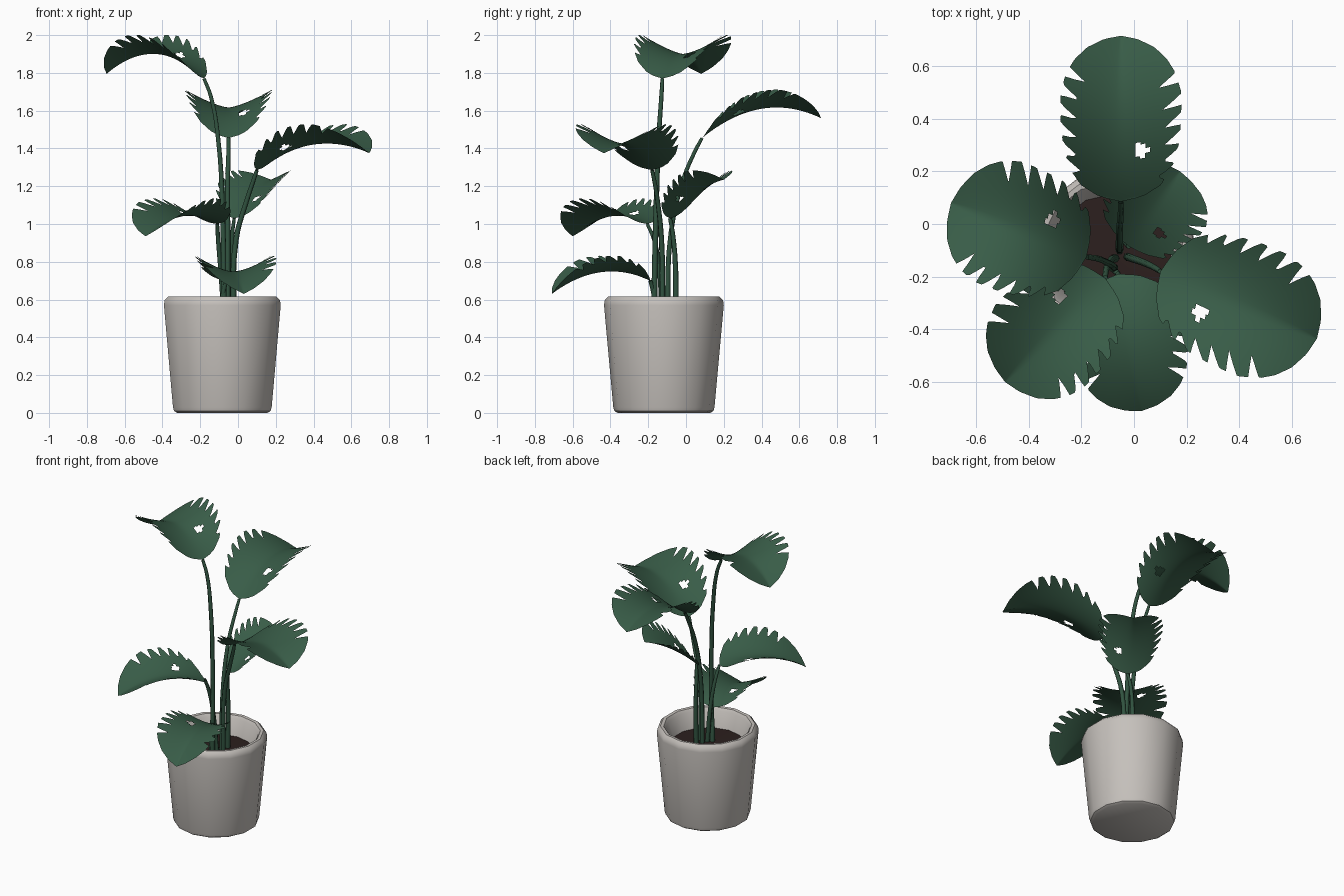
import bpy, bmesh, math
from mathutils import Vector

if "Cube" in bpy.data.objects:
    bpy.data.objects.remove(bpy.data.objects["Cube"])


def material(name, rgb):
    m = bpy.data.materials.new(name)
    m.diffuse_color = (*rgb, 1)
    m.use_nodes = True
    m.node_tree.nodes["Principled BSDF"].inputs["Base Color"].default_value = m.diffuse_color
    return m


GREEN = material("leaf_green", (0.04, 0.108, 0.064))
STEM = material("stem_green", (0.03, 0.085, 0.05))
CLAY = material("pot_clay", (0.56, 0.53, 0.50))
SOIL = material("soil_brown", (0.025, 0.014, 0.013))
POT = Vector((-0.083, -0.117, 0))


def finish(bm, name, mat, angle):
    bmesh.ops.remove_doubles(bm, verts=bm.verts, dist=1e-5)
    me = bpy.data.meshes.new(name)
    bm.to_mesh(me)
    bm.free()
    ob = bpy.data.objects.new(name, me)
    bpy.context.collection.objects.link(ob)
    me.materials.append(mat)
    bpy.ops.object.select_all(action='DESELECT')
    bpy.context.view_layer.objects.active = ob
    ob.select_set(True)
    bpy.ops.object.shade_smooth_by_angle(angle=math.radians(angle))


def lathe(name, profile, mat, sides=14):
    bm = bmesh.new()
    rings = []
    for r, z in profile:
        angles = [math.pi / 2 + 2 * math.pi * i / sides for i in range(sides)]
        rings.append([bm.verts.new(POT + Vector((r * math.cos(a), r * math.sin(a), z)))
                      for a in angles])
    for a, b in zip(rings, rings[1:]):
        for i in range(sides):
            j = (i + 1) % sides
            bm.faces.new((a[i], a[j], b[j], b[i]))
    bm.faces.new(rings[0][::-1])
    finish(bm, name, mat, 40)


# Pot with rounded rim and tapering inner wall
lathe("pot", [(0.245, 0), (0.262, 0.01), (0.268, 0.03), (0.317, 0.57), (0.313, 0.597),
              (0.295, 0.615), (0.275, 0.613), (0.262, 0.595), (0.228, 0.48)], CLAY)

# Soil disc
lathe("soil", [(0.23, 0.47), (0.23, 0.49), (0.001, 0.495)], SOIL)

# Leaf blade outline: (fraction of length, fraction of half width)
OUTLINE = [(0, 0), (.03, .36), (.1, .66), (.2, .85), (.32, .95), (.5, 1), (.66, 1),
           (.78, .9), (.86, .76), (.93, .56), (.98, .28), (1, 0)]
SLITS = {-1: [.12, .20, .29, .39, .50, .64], 1: [.15, .23, .33, .44, .56, .68]}


def half_width(u):
    for (a, wa), (b, wb) in zip(OUTLINE, OUTLINE[1:]):
        if u <= b:
            return wa + (wb - wa) * (u - a) / (b - a)
    return 0


def slit(t, side):
    f = 1
    for c in SLITS[side]:
        d = (t - c) / (0.025 if t < c else 0.042)
        f = min(f, 1 - (0.2 + 0.22 * c) * max(0, 1 - abs(d)))
    return f


def leaf(name, base, tip, mid_z, width):
    base, tip = Vector(base), Vector(tip)
    axis = Vector((tip.x - base.x, tip.y - base.y, 0))
    left = Vector((-axis.y, axis.x, 0)).normalized()
    rows, cols = 72, 12
    bm = bmesh.new()
    grid, flat = [], {}
    for i in range(rows + 1):
        t = i / rows
        row = []
        for j in range(-cols, cols + 1):
            side = 1 if j > 0 else -1
            lean = 0.45 * t * (1 - t)
            s = abs(j) / cols
            # slits only pull in the outer half of the blade
            if s > .5:
                s = .5 + (s - .5) * (slit(t, side) - .5) / .5
            u = t + lean * s * s
            y = side * s * half_width(t + lean)
            p = base + axis * u + left * y * width
            # arched midrib, cupped cross-section turning into a crease at the tip
            p.z = (base.z * (1 - u) * (1 - 2 * u) + mid_z * 4 * u * (1 - u)
                   + tip.z * u * (2 * u - 1)) + .41 * width * abs(y) ** (2 - .95 * u)
            v = bm.verts.new(p)
            flat[v] = (u, y)
            row.append(v)
        grid.append(row)
    for a, b in zip(grid, grid[1:]):
        for j in range(2 * cols):
            q = (a[j], a[j + 1], b[j + 1], b[j])
            cu = sum(flat[v][0] for v in q) / 4
            cy = sum(flat[v][1] for v in q) / 4
            # one oval hole on the right half of the blade
            if ((cu - .31) / .045) ** 2 + ((cy + .34) / .11) ** 2 > 1:
                bm.faces.new(q)
    bmesh.ops.remove_doubles(bm, verts=bm.verts, dist=1e-5)
    bmesh.ops.dissolve_degenerate(bm, edges=bm.edges, dist=1e-5)
    finish(bm, name, GREEN, 60)


def stem(name, points):
    cu = bpy.data.curves.new(name, 'CURVE')
    cu.dimensions = '3D'
    cu.bevel_depth = 0.014
    cu.bevel_resolution = 1
    cu.resolution_u = 5
    sp = cu.splines.new('BEZIER')
    sp.bezier_points.add(len(points) - 1)
    for k, (bp, p) in enumerate(zip(sp.bezier_points, points)):
        bp.co = p
        bp.handle_left_type = bp.handle_right_type = 'AUTO'
        bp.radius = 1.15 - 0.45 * k / (len(points) - 1)
    ob = bpy.data.objects.new(name, cu)
    bpy.context.collection.objects.link(ob)
    cu.materials.append(STEM)


# Leaves: name, base, tip, midrib height halfway, half width, stem points below the base
PLANT = [
    ("top_left", (-.18, -.125, 1.77), (-.695, .08, 1.795), 1.90, .245,
     [(-.075, -.17, .48), (-.08, -.16, 1.0), (-.105, -.145, 1.45), (-.145, -.13, 1.68)]),
    ("back", (-.05, .085, 1.455), (-.05, .715, 1.56), 1.61, .23,
     [(-.055, -.10, .48), (-.055, -.08, .95), (-.055, -.02, 1.22), (-.05, .05, 1.39)]),
    ("right", (.10, -.18, 1.285), (.695, -.435, 1.375), 1.42, .25,
     [(-.025, -.125, .48), (-.01, -.13, .92), (.045, -.15, 1.12), (.085, -.17, 1.24)]),
    ("back_right", (-.02, -.085, 1.03), (.175, .20, 1.235), 1.165, .20,
     [(-.04, -.055, .48), (-.035, -.055, .75), (-.03, -.07, .95)]),
    ("front_left", (-.11, -.205, 1.0), (-.49, -.60, .935), 1.04, .23,
     [(-.07, -.13, .48), (-.09, -.14, .75), (-.105, -.17, .92)]),
    ("front", (-.06, -.19, .70), (.03, -.71, .63), .745, .21,
     [(-.095, -.15, .48), (-.085, -.165, .60), (-.07, -.18, .67)]),
]
for name, base, tip, mid_z, width, path in PLANT:
    leaf(name + "_leaf", base, tip, mid_z, width)
    stem(name + "_stem", path + [base])
